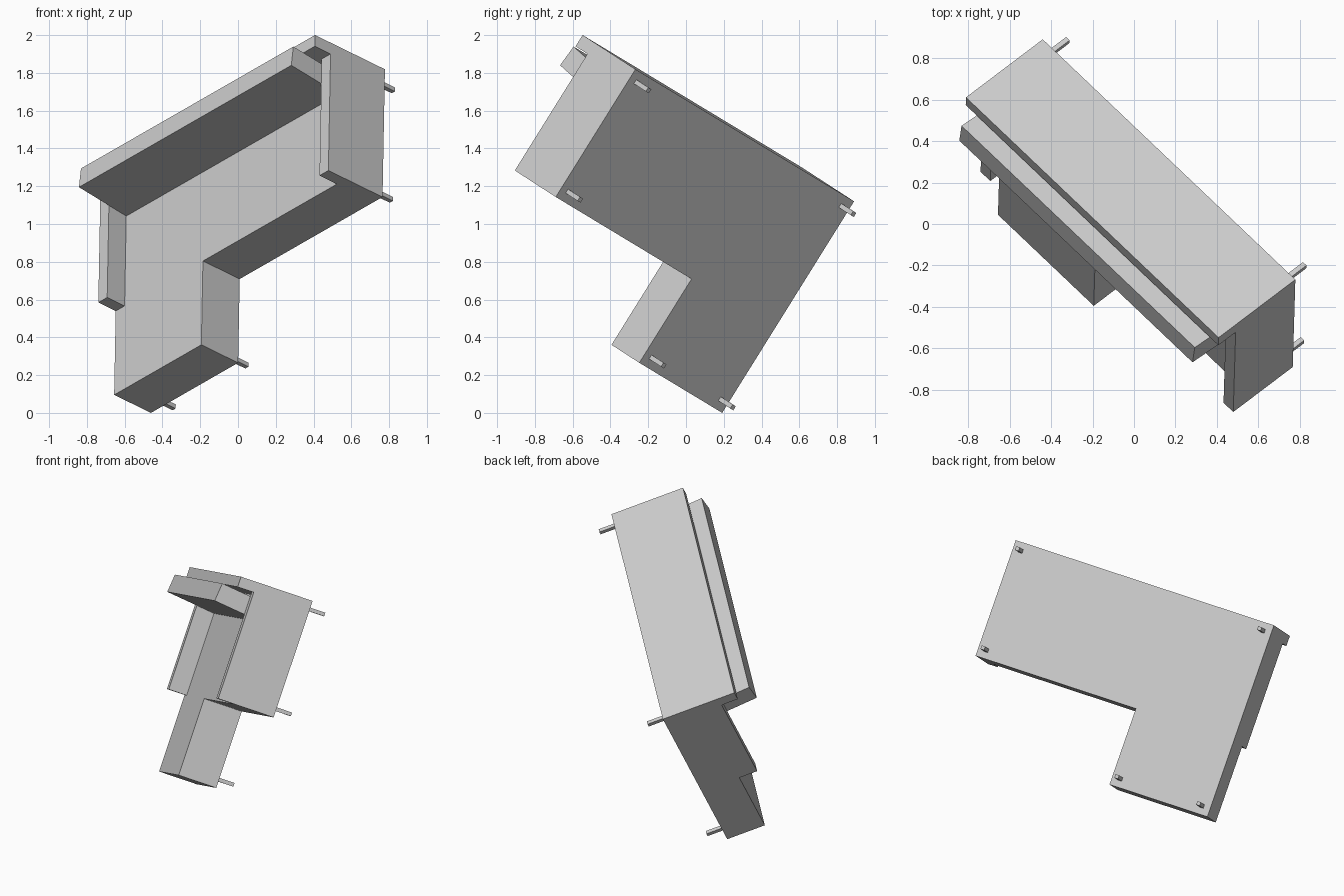
import bpy, bmesh
from mathutils import Matrix, Vector

if "Cube" in bpy.data.objects:
    bpy.data.objects.remove(bpy.data.objects["Cube"])

# Sofa axes (right, back, up) and its back left floor corner in the tilted pose
U = Vector((0.669, -0.636, 0.384)).normalized()
W = U.cross(Vector((0.015, 0.530, 0.848))).normalized()
V = W.cross(U)
POSE = Matrix.Translation((-0.44, 0.89, 1.12)) @ Matrix((U, V, W)).transposed().to_4x4()

LENGTH, DEPTH, CHAISE_DEPTH, CHAISE_WIDTH = 1.82, 0.797, 1.32, 0.69
WALL, SEAT_H, ARM_H, BACK_H = 0.07, 0.262, 0.386, 0.498

grey = bpy.data.materials.new("light_grey")
grey.diffuse_color = (0.6, 0.6, 0.6, 1)
grey.use_nodes = True
grey.node_tree.nodes["Principled BSDF"].inputs["Base Color"].default_value = grey.diffuse_color


def prism(name, profile, offset):
    """Extrude a planar profile by an offset, in sofa coordinates."""
    bm = bmesh.new()
    face = bm.faces.new([bm.verts.new(p) for p in profile])
    new = bmesh.ops.extrude_face_region(bm, geom=[face])["geom"]
    bmesh.ops.translate(bm, vec=offset,
                        verts=[g for g in new if isinstance(g, bmesh.types.BMVert)])
    bmesh.ops.recalc_face_normals(bm, faces=bm.faces)
    mesh = bpy.data.meshes.new(name)
    bm.to_mesh(mesh)
    bm.free()
    mesh.materials.append(grey)
    obj = bpy.data.objects.new(name, mesh)
    bpy.context.collection.objects.link(obj)
    obj.matrix_world = POSE
    return obj


def box(name, u0, u1, v0, v1, w0, w1):
    return prism(name, [(u0, v0, w0), (u1, v0, w0), (u1, v1, w0), (u0, v1, w0)],
                 (0, 0, w1 - w0))


# L-shaped seat base with chaise
plan = [(0, 0), (LENGTH, 0), (LENGTH, -DEPTH), (CHAISE_WIDTH, -DEPTH),
        (CHAISE_WIDTH, -CHAISE_DEPTH), (0, -CHAISE_DEPTH)]
frame = prism("sofa_frame", [(u, v, 0) for u, v in plan], (0, 0, SEAT_H))

# Arms and backrest, merged into the frame
parts = [box("left_arm", 0, WALL, -DEPTH, 0, 0, ARM_H),
         box("right_arm", LENGTH - WALL, LENGTH, -DEPTH, 0, 0, ARM_H),
         box("backrest", 0, LENGTH, -WALL, 0, 0, BACK_H)]
bpy.context.view_layer.update()
bpy.context.view_layer.objects.active = frame
for part in parts:
    mod = frame.modifiers.new("join", "BOOLEAN")
    mod.operation, mod.solver, mod.object = "UNION", "EXACT", part
    bpy.ops.object.modifier_apply(modifier=mod.name)
    bpy.data.objects.remove(part)
bm = bmesh.new()
bm.from_mesh(frame.data)
bmesh.ops.remove_doubles(bm, verts=bm.verts, dist=1e-4)
bmesh.ops.dissolve_limit(bm, angle_limit=0.01, verts=bm.verts, edges=bm.edges)
bm.to_mesh(frame.data)
bm.free()

# Reclined back cushion between the arms
section = [(-0.079, 0.588), (-0.201, 0.600), (-0.236, 0.262), (-0.114, 0.250)]
prism("back_cushion", [(WALL, v, w) for v, w in section], (LENGTH - 2 * WALL, 0, 0))

# Square legs near the outer corners
INSET, HALF, LEG = 0.057, 0.0125, 0.113
corners = [(INSET, -INSET), (LENGTH - INSET, -INSET),
           (LENGTH - INSET, -DEPTH + INSET),
           (CHAISE_WIDTH - INSET, -CHAISE_DEPTH + INSET),
           (INSET, -CHAISE_DEPTH + INSET)]
for i, (u, v) in enumerate(corners, 1):
    box(f"leg_{i}", u - HALF, u + HALF, v - HALF, v + HALF, -LEG, 0)
